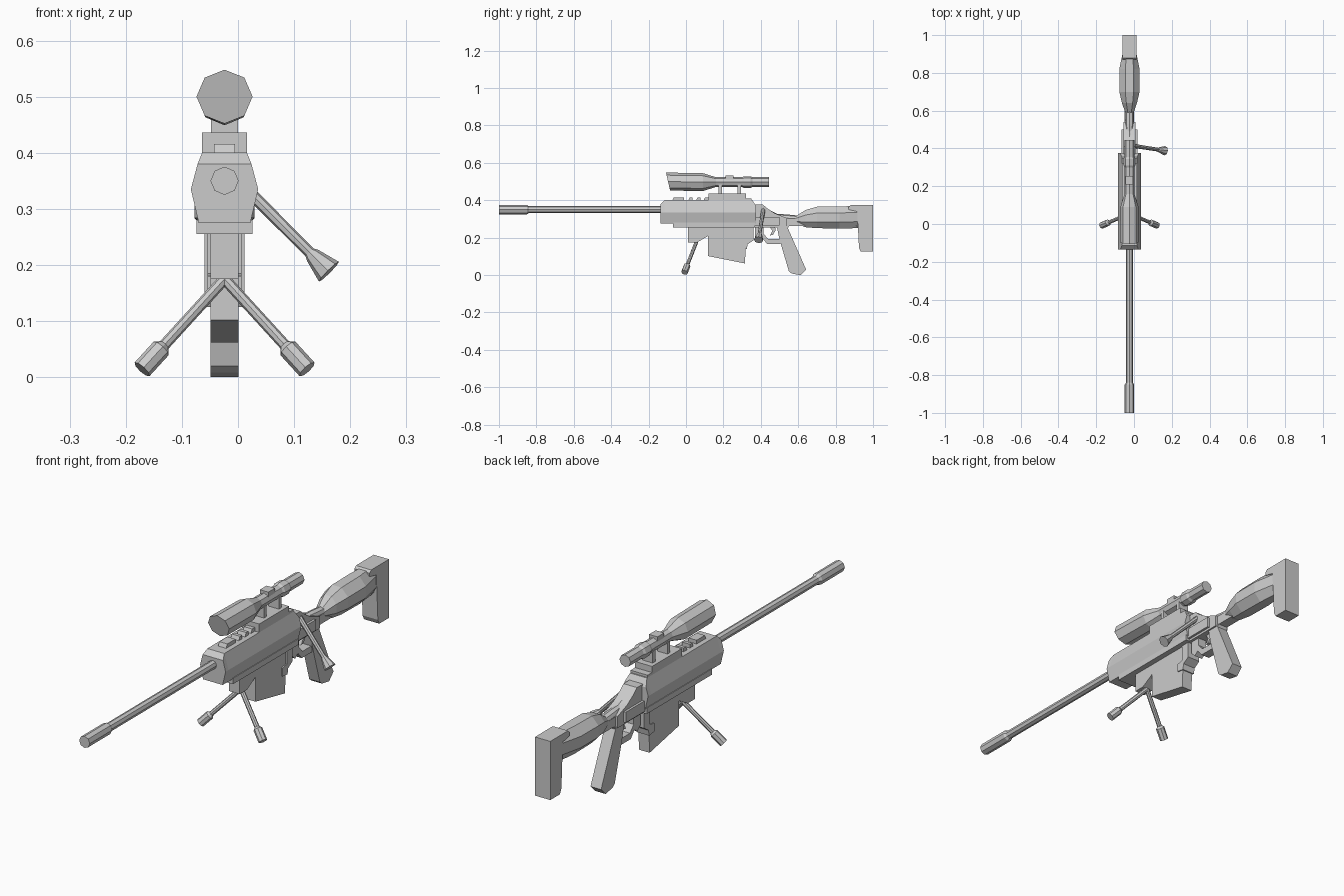
import bpy, bmesh
from math import sin, cos, pi
from mathutils import Vector

if "Cube" in bpy.data.objects:
    bpy.data.objects.remove(bpy.data.objects["Cube"])

CX = -0.024  # centre plane of the body


def loft(name, rings):
    """Bridge rings of equal point count and cap both ends."""
    bm = bmesh.new()
    vs = [[bm.verts.new(p) for p in r] for r in rings]
    n = len(vs[0])
    for a, b in zip(vs, vs[1:]):
        for i in range(n):
            j = (i + 1) % n
            bm.faces.new((a[i], a[j], b[j], b[i]))
    bm.faces.new(vs[0])
    bm.faces.new(vs[-1])
    bmesh.ops.recalc_face_normals(bm, faces=bm.faces)
    me = bpy.data.meshes.new(name)
    bm.to_mesh(me)
    bm.free()
    ob = bpy.data.objects.new(name, me)
    bpy.context.collection.objects.link(ob)
    return ob


def plate(name, pts, hw):
    """Side profile (y, z) extruded across the centre plane."""
    return loft(name, [[(CX + s * hw, y, z) for y, z in pts] for s in (-1, 1)])


def box(name, y0, y1, z0, z1, hw):
    return plate(name, [(y0, z0), (y1, z0), (y1, z1), (y0, z1)], hw)


def ring(y, rx, cz, rz=None, shear=0, turn=0):
    """Eight-sided ring around the y axis."""
    rz = rz or rx
    out = []
    for i in range(8):
        a = i * pi / 4 + turn
        out.append((CX + rx * cos(a), y + shear * sin(a), cz + rz * sin(a)))
    return out


def rod(name, steps):
    """Eight-sided rod through (point, radius) steps on a straight line."""
    d = (Vector(steps[-1][0]) - Vector(steps[0][0])).normalized()
    u = d.cross(Vector((0, 1, 0))).normalized()
    v = d.cross(u)
    return loft(name, [[Vector(p) + r * (u * cos(i * pi / 4) + v * sin(i * pi / 4))
                        for i in range(8)] for p, r in steps])


# barrel and muzzle
loft("barrel", [ring(y, r, 0.35) for y, r in
     [(-1, .025), (-.85, .025), (-.84, .018), (-.1, .018)]])

# receiver with chamfered front and sloped back


def section(y, top, top_w):
    half = [(top_w, top), (.06, .335), (.046, .275)]
    return [(CX + x, y, z) for x, z in half] + [(CX - x, y, z) for x, z in half[::-1]]


loft("receiver", [section(-.135, .38, .048), section(-.115, .40, .04),
                  section(.355, .40, .04), section(.375, .37, .05)])
box("receiver_base", -.07, .37, .255, .28, .05)

# top rail, its teeth and the scope mounts
plate("rail_block", [(.12, .395), (.35, .395), (.35, .41), (.32, .41), (.32, .436), (.12, .436)], .04)
for i, (a, b) in enumerate([(-.075, -.01), (.01, .035), (.052, .077), (.092, .12)]):
    plate(f"rail_tooth_{i}", [(a, .395), (b, .395), (b, .416), (a + .01, .416)], .019)
for i, y in enumerate((.175, .275)):
    box(f"scope_mount_{i}", y, y + .018, .43, .485, .024)

# scope
loft("scope", [ring(-.096, .05, .5, .048, -.011)] + [ring(y, r, .497) for y, r in
     [(.09, .048), (.16, .026), (.3, .026), (.31, .031), (.345, .031), (.355, .026), (.445, .026)]])
box("scope_turret", .21, .255, .49, .532, .02)

# magazine well, magazine and its catch
plate("magazine_well", [(.01, .26), (.01, .175), (.06, .175), (.12, .21), (.33, .2), (.36, .23), (.36, .26)], .025)
plate("magazine", [(.117, .25), (.117, .102), (.315, .062), (.325, .25)], .025)
plate("magazine_catch", [(.32, .26), (.32, .185), (.29, .18), (.29, .145), (.325, .14), (.33, .165), (.36, .185), (.36, .26)], .03)

# rear receiver, frame rail and stock
plate("rear_receiver", [(.36, .255), (.54, .255), (.54, .305), (.475, .33), (.43, .36), (.41, .378), (.36, .378)], .032)
box("receiver_tail", .36, .5, .265, .31, .042)
loft("stock_neck", [ring(.43, .025, .325, .03), ring(.49, .018, .31, .016),
                    ring(.53, .022, .305, .02), ring(.6, .022, .3, .018)])
box("frame_rail", .5, .95, .262, .3, .022)
loft("cheek_stock", [ring(y, rx, cz, rz, 0, pi / 8) for y, rx, cz, rz in
     [(.585, .022, .295, .02), (.64, .043, .302, .05), (.7, .058, .308, .062),
      (.82, .058, .308, .064), (.92, .036, .31, .064)]])
butt = [(.87, .365), (.88, .375), (1, .375), (1, .125), (.935, .125), (.925, .145), (.915, .34), (.87, .35)]
plate("butt", butt, .036)

# grip, trigger guard and trigger
plate("grip", [(.485, .262), (.5, .19), (.55, .02), (.565, .008), (.612, 0), (.642, .03), (.545, .25), (.55, .262)], .025)
plate("trigger_guard", [(.37, .26), (.37, .2), (.39, .18), (.41, .195), (.435, .165), (.505, .165), (.505, .192),
                        (.44, .192), (.415, .22), (.415, .26)], .02)
plate("trigger", [(.445, .262), (.475, .262), (.48, .24), (.465, .215), (.45, .212), (.462, .237)], .008)

# bolt handle with flared knob
a, b = Vector((-.01, .415, .36)), Vector((.162, .388, .188))
rod("bolt_handle", [(a, .011), (a.lerp(b, .8), .010), (a.lerp(b, .83), .014), (b, .025)])

# bipod legs with feet
for side, s in (("right", 1), ("left", -1)):
    a, b = Vector((CX, .055, .175)), Vector((CX + s * .147, -.008, .014))
    rod(f"bipod_leg_{side}", [(a, .010), (a.lerp(b, .73), .010), (a.lerp(b, .77), .018), (b, .018)])
